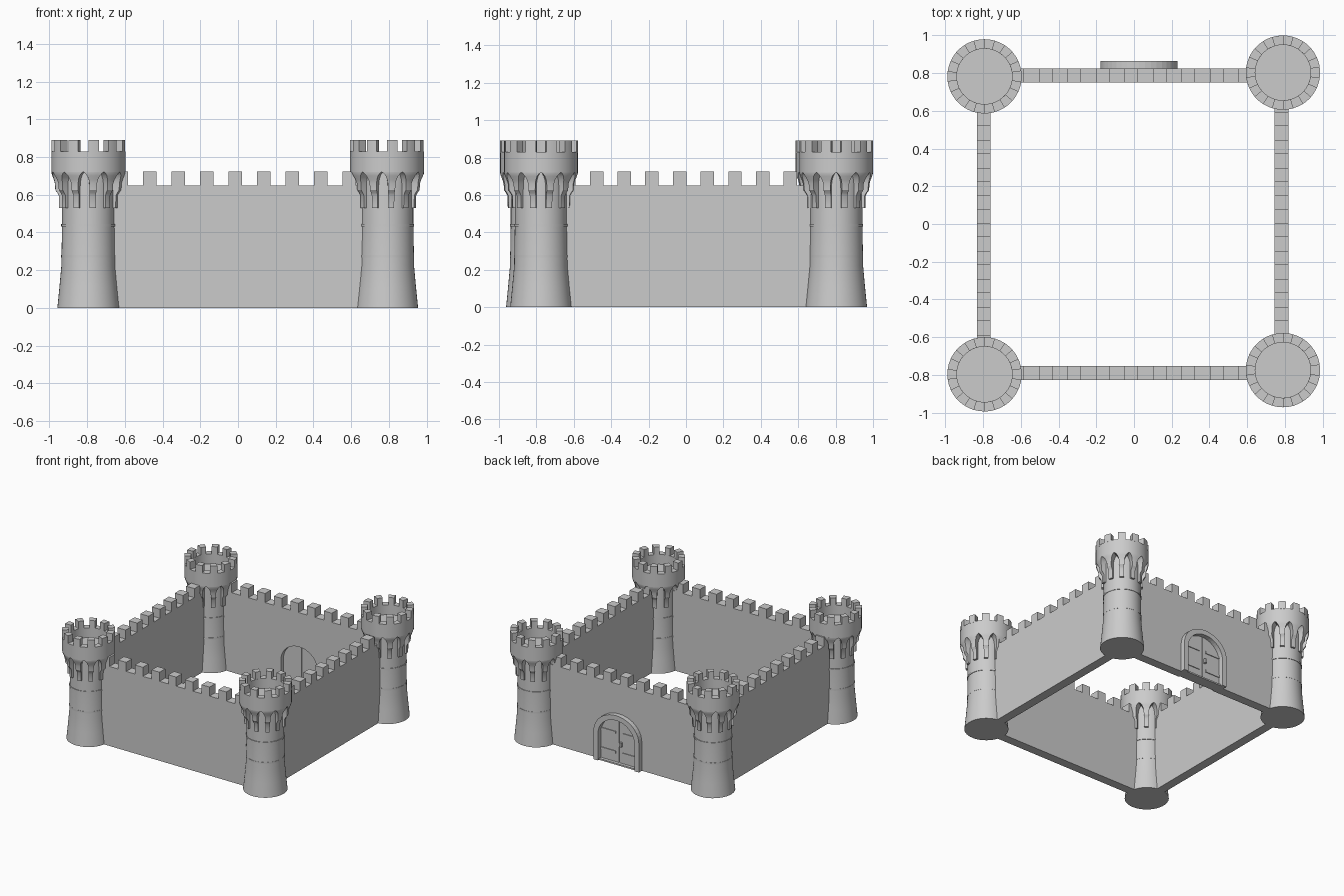
import bpy, bmesh
from math import sin, cos, pi
from mathutils import Matrix

if "Cube" in bpy.data.objects:
    bpy.data.objects.remove(bpy.data.objects["Cube"])

N = 11                      # merlons and corbels per tower
STEP = 2 * pi / N


def finish(bm, name, smooth=False):
    bmesh.ops.recalc_face_normals(bm, faces=bm.faces)
    me = bpy.data.meshes.new(name)
    bm.to_mesh(me)
    bm.free()
    ob = bpy.data.objects.new(name, me)
    bpy.context.collection.objects.link(ob)
    if smooth:
        bpy.ops.object.select_all(action='DESELECT')
        ob.select_set(True)
        bpy.context.view_layer.objects.active = ob
        bpy.ops.object.shade_smooth_by_angle(angle=0.5)
    return ob


def lathe(profile, name, seg=44, closed=False):
    bm = bmesh.new()
    vs = [bm.verts.new((r, 0, z)) for r, z in profile]
    es = [bm.edges.new(p) for p in zip(vs, vs[1:])]
    if closed:
        es.append(bm.edges.new((vs[-1], vs[0])))
    bmesh.ops.spin(bm, geom=vs + es, axis=(0, 0, 1), cent=(0, 0, 0),
                   angle=2 * pi, steps=seg, use_duplicate=False)
    bmesh.ops.remove_doubles(bm, verts=bm.verts, dist=1e-5)
    return finish(bm, name, True)


def ring_blocks(layers, name, arc=4):
    """Repeat a block around the tower; layers are (z, inner r, outer r, half angle)."""
    bm = bmesh.new()
    for k in range(N):
        mid = pi + k * STEP
        loops = []
        for z, ri, ro, h in layers:
            angs = [mid - h + 2 * h * i / arc for i in range(arc + 1)]
            pts = [(ro * cos(a), ro * sin(a), z) for a in angs]
            pts += [(ri * cos(a), ri * sin(a), z) for a in reversed(angs)]
            loops.append([bm.verts.new(p) for p in pts])
        for a, b in zip(loops, loops[1:]):
            for i in range(len(a)):
                j = (i + 1) % len(a)
                bm.faces.new((a[i], a[j], b[j], b[i]))
        bm.faces.new(loops[0])
        bm.faces.new(loops[-1])
    return finish(bm, name, True)


def prism(outline, y0, y1, name):
    """Extrude an x-z outline from y0 to y1."""
    bm = bmesh.new()
    f = bm.faces.new([bm.verts.new((x, y0, z)) for x, z in outline])
    ext = bmesh.ops.extrude_face_region(bm, geom=[f])
    bmesh.ops.translate(bm, vec=(0, y1 - y0, 0),
                        verts=[v for v in ext['geom'] if isinstance(v, bmesh.types.BMVert)])
    return finish(bm, name)


def arch(cx, w, spring, rise, n=20, base=0.0):
    """Open arch outline, left foot to right foot."""
    pts = [(cx - w, base)]
    pts += [(cx - w * cos(pi * i / n), spring + rise * sin(pi * i / n)) for i in range(n + 1)]
    return pts + [(cx + w, base)]


def wall_outline(first, pitch, notch=()):
    """Battlemented wall outline, with an optional doorway notch in the foot."""
    end, low, top, half = 0.72, 0.65, 0.724, 0.036
    pts = [(-end, 0)] + list(notch) + [(end, 0), (end, low)]
    for k in reversed(range(9)):
        c = first + k * pitch
        pts += [(c + half, low), (c + half, top), (c - half, top), (c - half, low)]
    return pts + [(-end, low)]


# Tower parts: flared shaft with hollow parapet, merlons, corbels, bands
body = [(0, 0), (0.165, 0), (0.154, 0.11), (0.144, 0.22), (0.140, 0.45), (0.140, 0.72),
        (0.197, 0.72), (0.197, 0.83), (0.147, 0.83), (0.147, 0.75), (0, 0.75)]
q = STEP / 4
corbel = [(0.53, 0.12, 0.156, q * 0.75), (0.595, 0.12, 0.157, q * 0.75),
          (0.61, 0.12, 0.165, q * 0.75), (0.625, 0.12, 0.176, q * 0.75),
          (0.66, 0.12, 0.178, q * 0.8), (0.68, 0.12, 0.184, q * 0.95),
          (0.70, 0.12, 0.192, q * 1.25), (0.712, 0.12, 0.196, q * 1.6),
          (0.721, 0.12, 0.197, q * 1.98)]
merlon = [(0.825, 0.147, 0.197, q), (0.89, 0.147, 0.197, q)]
parts = [lathe(body, "tower"), ring_blocks(corbel, "tower_corbels"),
         ring_blocks(merlon, "tower_merlons")]
for z in (0.273, 0.437):
    parts.append(lathe([(0.13, z - 0.007), (0.1445, z - 0.007), (0.1445, z + 0.007),
                        (0.13, z + 0.007)], "tower_band", closed=True))

# Four corner towers
corners = [(-0.793, -0.797), (0.79, -0.775), (-0.793, 0.783), (0.79, 0.803)]
for i, (x, y) in enumerate(corners):
    for p in parts:
        ob = p if i == 0 else p.copy()
        if i:
            bpy.context.collection.objects.link(ob)
        ob.location = (x, y, 0)

# Curtain walls
DX, WALL_Y = 0.027, 0.788
door_hole = arch(DX, 0.165, 0.22, 0.15)
prism(wall_outline(-0.619, 0.151), -0.828, -0.754, "front_wall")
prism(wall_outline(-0.619, 0.151, door_hole), 0.751, 0.825, "back_wall")
for x, name in ((-0.797, "left_wall"), (0.782, "right_wall")):
    w = prism(wall_outline(-0.626, 0.148), -0.037, 0.037, name)
    w.data.transform(Matrix.Translation((x, 0, 0)) @ Matrix.Rotation(pi / 2, 4, 'Z'))

# Gate: arched surround, two door leaves, straps, handle and sill
prism(arch(DX, 0.205, 0.235, 0.175) + list(reversed(door_hole)), 0.80, 0.864, "door_frame")
full = arch(DX, 0.167, 0.22, 0.152)
half = len(full) // 2
gap = 0.003
left = [(min(x, DX - gap), z) for x, z in full[:half + 1]] + [(DX - gap, 0)]
prism(left, 0.785, 0.825, "door_leaf_left")
prism([(2 * DX - x, z) for x, z in left], 0.785, 0.825, "door_leaf_right")


def box(x0, x1, y0, y1, z0, z1, name):
    prism([(x0, z0), (x1, z0), (x1, z1), (x0, z1)], y0, y1, name)


for s in (-1, 1):
    for z in (0.09, 0.25):
        a, b = sorted((DX + s * 0.165, DX + s * 0.03))
        box(a, b, 0.82, 0.831, z - 0.01, z + 0.01, "door_strap")
box(DX - 0.03, DX - 0.012, 0.82, 0.845, 0.15, 0.185, "door_handle")
box(DX - 0.17, DX + 0.17, 0.76, 0.85, 0, 0.012, "door_sill")
